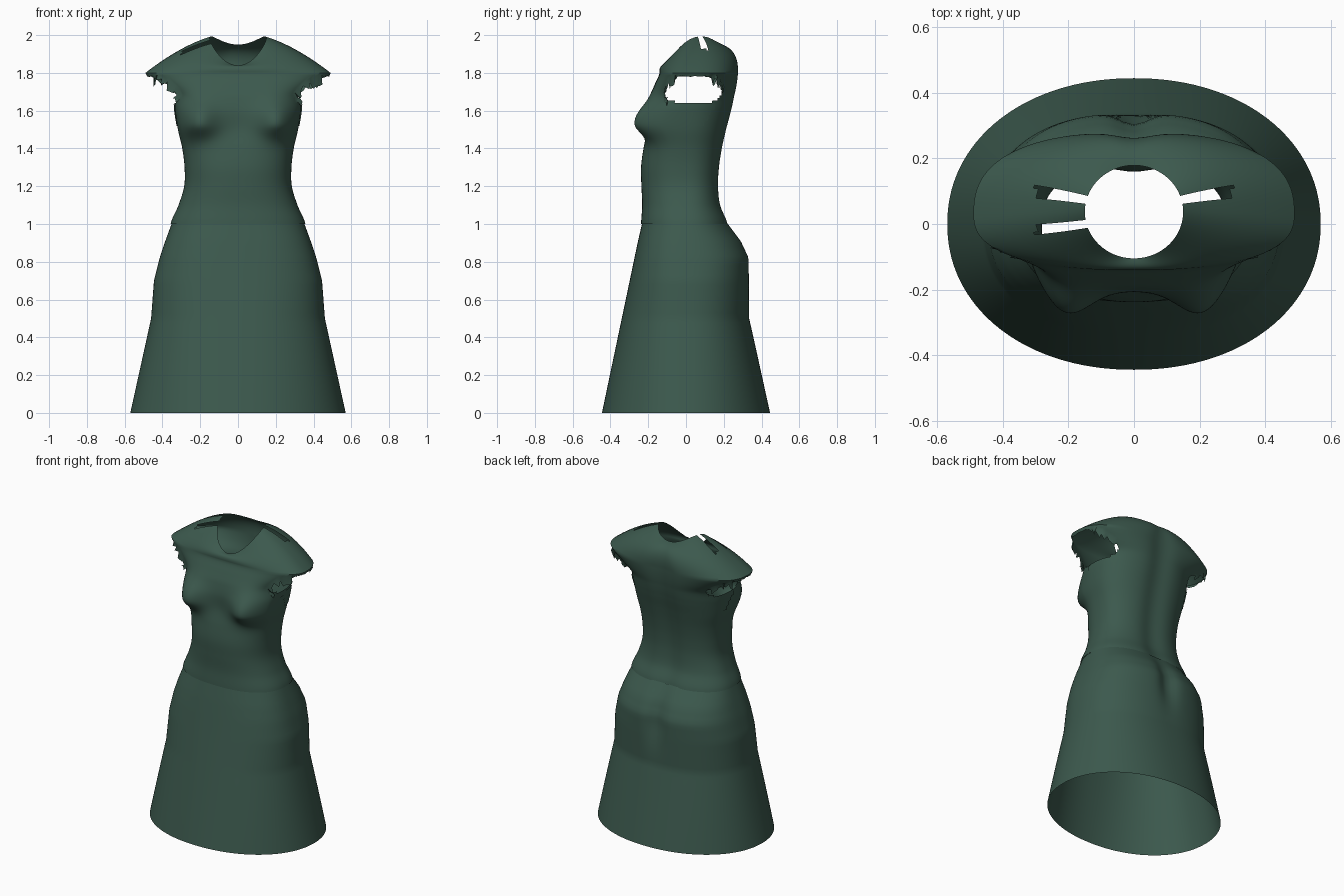
import bpy, bmesh, math, random

random.seed(4)
if "Cube" in bpy.data.objects:
    bpy.data.objects.remove(bpy.data.objects["Cube"], do_unlink=True)

green = bpy.data.materials.new("dark_green_cloth")
green.use_nodes = True
COLOUR = (0.045, 0.10, 0.075, 1)
green.diffuse_color = COLOUR
bsdf = green.node_tree.nodes["Principled BSDF"]
bsdf.inputs["Base Color"].default_value = COLOUR
bsdf.inputs["Roughness"].default_value = 0.8

SEG = 144
ANGLES = [2 * math.pi * i / SEG for i in range(SEG)]

# Ring sections: height, half width, front y, back y, centre y, squareness
SKIRT = [(0, .57, -.445, .445, 0, 2.1), (.5, .46, -.34, .335, 0, 2.3),
         (.7, .445, -.298, .338, 0, 2.4), (.82, .415, -.273, .338, 0, 2.5),
         (.91, .385, -.254, .295, 0, 2.5), (1.005, .35, -.232, .222, 0, 2.4)]
BODICE = [(1.0, .357, -.238, .228, 0, 2.4), (1.1, .315, -.232, .19, 0, 2.4),
          (1.2, .285, -.236, .18, 0, 2.4), (1.3, .283, -.238, .185, 0, 2.4),
          (1.4, .295, -.225, .2, 0, 2.4), (1.5, .318, -.205, .222, 0, 2.4),
          (1.6, .333, -.205, .248, 0, 2.4), (1.68, .345, -.19, .265, .01, 2.4),
          (1.74, .415, -.165, .275, .02, 2.5), (1.8, .49, -.14, .28, .03, 2.5)]


def section(keys, z, smooth):
    """Section values at height z, between the nearest keys."""
    i = max(k for k in range(len(keys) - 1) if keys[k][0] <= z + 1e-6 or k == 0)
    a, b = keys[i], keys[i + 1]
    p, q = keys[max(i - 1, 0)], keys[min(i + 2, len(keys) - 1)]
    t = (z - a[0]) / (b[0] - a[0])
    out = []
    for k in range(1, 6):
        if smooth:
            m0, m1 = (b[k] - p[k]) / 2, (q[k] - a[k]) / 2
            d = b[k] - a[k]
            out.append(a[k] + m0 * t + (3 * d - 2 * m0 - m1) * t * t
                       + (m0 + m1 - 2 * d) * t ** 3)
        else:
            out.append(a[k] + (b[k] - a[k]) * t)
    return out


def gauss(v, centre, width):
    return math.exp(-((v - centre) / width) ** 2)


def ring(keys, z, smooth, shape, inflate=0):
    w, front, back, cy, n = section(keys, z, smooth)
    pts = []
    for a in ANGLES:
        c, s = math.cos(a), math.sin(a)
        x = math.copysign(abs(c) ** (2 / n), c) * (w + inflate)
        depth = back - cy if s > 0 else cy - front
        y = cy + math.copysign(abs(s) ** (2 / n), s) * (depth + inflate)
        pts.append((x, y + shape(x, s, z), z))
    return pts


def skirt_shape(x, s, z):
    # Groove between the two rear lobes
    return -.035 * gauss(x, 0, .06) * gauss(z, .8, .16) if s > 0 else 0


def bodice_shape(x, s, z):
    # Spine groove at the back, bust at the front
    if s > 0:
        return -.02 * gauss(x, 0, .08)
    drop = .075 if z < 1.53 else .12
    return -.1 * gauss(abs(x), .215, .105) * gauss(z, 1.53, drop) * min(1, -s * 3)


def build(name, rings, cut=None, after=None):
    """Skin the rings, leaving out faces for which cut(centre, row, column)."""
    bm = bmesh.new()
    rows = [[bm.verts.new(p) for p in r] for r in rings]
    for r, (low, high) in enumerate(zip(rows, rows[1:])):
        for i in range(SEG):
            j = (i + 1) % SEG
            quad = (low[i], low[j], high[j], high[i])
            mid = [sum(v.co[k] for v in quad) / 4 for k in range(3)]
            if not (cut and cut(mid, r, i)):
                bm.faces.new(quad)
    bmesh.ops.delete(bm, geom=[v for v in bm.verts if not v.link_faces], context='VERTS')
    if after:
        after(bm)
    mesh = bpy.data.meshes.new(name)
    bm.to_mesh(mesh)
    bm.free()
    mesh.materials.append(green)
    obj = bpy.data.objects.new(name, mesh)
    bpy.context.collection.objects.link(obj)
    bpy.ops.object.select_all(action='DESELECT')
    obj.select_set(True)
    bpy.context.view_layer.objects.active = obj
    bpy.ops.object.shade_smooth_by_angle(angle=math.radians(50))
    return obj


# Skirt
build("skirt", [ring(SKIRT, 1.005 * i / 40, False, skirt_shape) for i in range(41)])

# Bodice up to the sleeve edge, then a yoke up to the round neckline
LOWER, UPPER = 60, 20
rings = [ring(BODICE, 1 + .8 * i / LOWER, True, bodice_shape) for i in range(LOWER + 1)]
edge = rings[-1]
neck = []
for a in ANGLES:
    s = math.sin(a)
    neck.append((.15 * math.cos(a), .037 + .142 * s, 1.985 + .055 * s - .09 * s * s))
for k in range(1, UPPER + 1):
    t = k / UPPER
    hump = 4 * t * (1 - t)
    yoke = []
    for a, p, q in zip(ANGLES, edge, neck):
        s = math.sin(a)
        lift = hump * (.02 + .008 * s)
        x, y, z = (u + (v - u) * t for u, v in zip(p, q))
        yoke.append((x, y + lift * s, z + lift))
    rings.append(yoke)


def openings(mid, row, col):
    x, y, z = mid
    # Armholes
    if row < LOWER and abs(x) > .2:
        if abs((y - .04) / .152) ** 2.6 + abs((z - 1.712) / .075) ** 2.6 < 1:
            return True
    # Shoulder seam slits
    turn = 360 * (col + .5) / SEG
    turn = min(turn, abs(180 - turn))
    return row >= LOWER and 10 < turn < 20 and abs(x) < .3


def fray(bm):
    # Ragged lower edge of the cap sleeves
    for v in bm.verts:
        x, y, z = v.co
        if v.is_boundary and abs(x) > .3 and 1.66 < z < 1.8:
            hang = .045 if y < -.06 or y > .14 else .008
            v.co.z -= random.random() * hang
            v.co.x += math.copysign(random.random() * hang * .6, x)


build("bodice", rings, openings, fray)


# Stepped underarm patches, lying just outside the bodice
def outside_patch(mid, row, col):
    x, y, z = mid
    step = math.floor((z - 1.52) / .028)
    return abs(x) < .2 or abs(y - .065) > .03 + .02 * step


build("underarm_patches",
      [ring(BODICE, 1.52 + .112 * i / 8, True, bodice_shape, .005) for i in range(9)],
      outside_patch)
